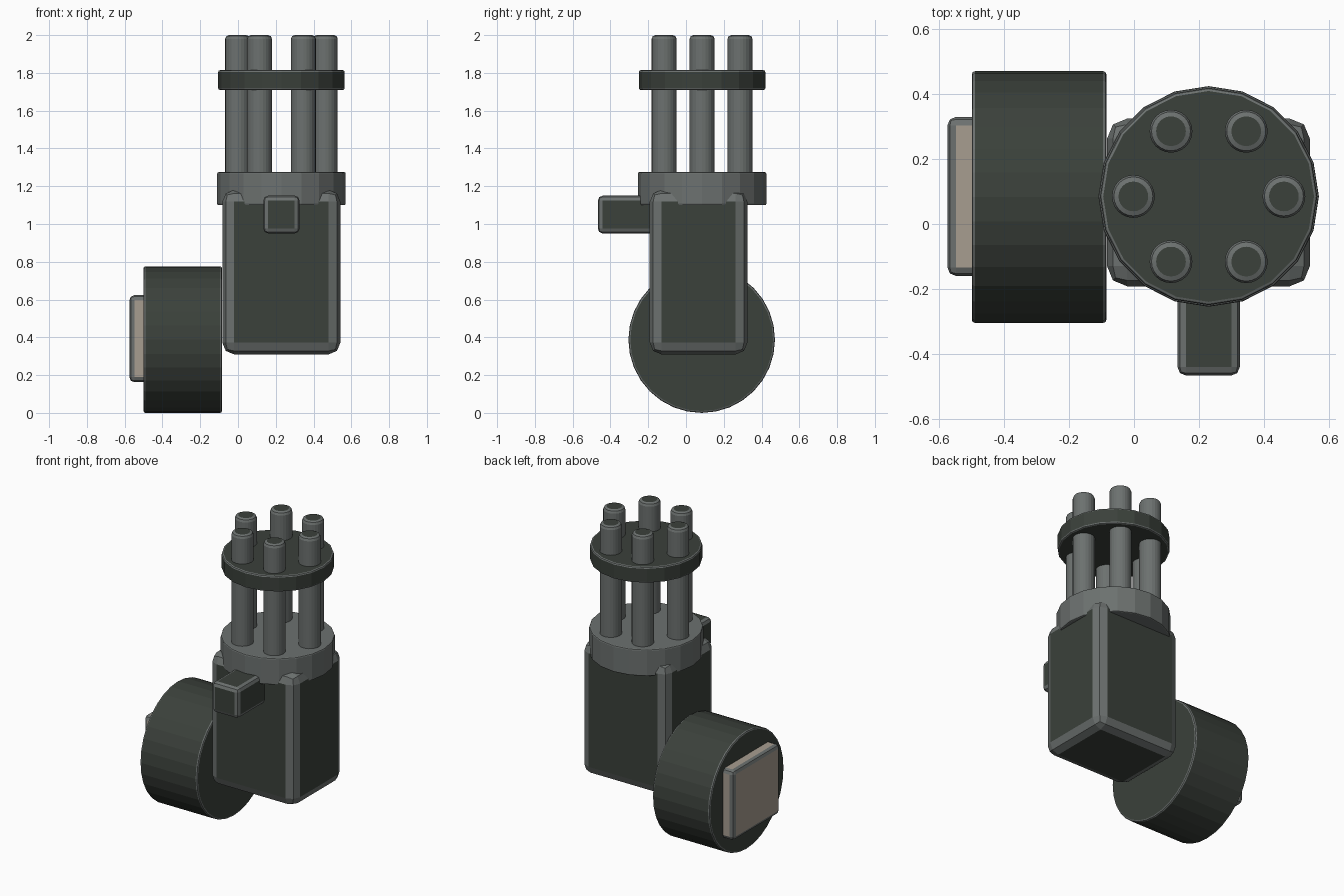
import bpy, bmesh, math
from mathutils import Matrix, Vector

if "Cube" in bpy.data.objects:
    bpy.data.objects.remove(bpy.data.objects["Cube"])


def material(name, rgb):
    m = bpy.data.materials.new(name)
    m.diffuse_color = (*rgb, 1)
    m.use_nodes = True
    m.node_tree.nodes["Principled BSDF"].inputs["Base Color"].default_value = m.diffuse_color
    return m


DARK = material("dark green metal", (0.043, 0.052, 0.043))
GRAY = material("worn gray metal", (0.150, 0.165, 0.160))
BEIGE = material("beige panel", (0.39, 0.34, 0.28))


def finish(bm, name, main, bevel):
    """Make the object; bevelled edges take the worn gray second slot."""
    me = bpy.data.meshes.new(name)
    bm.to_mesh(me)
    bm.free()
    me.materials.append(main)
    me.materials.append(GRAY)
    ob = bpy.data.objects.new(name, me)
    bpy.context.collection.objects.link(ob)
    mod = ob.modifiers.new("bevel", 'BEVEL')
    mod.width, mod.segments, mod.material = bevel, 2, 1
    mod.limit_method = 'ANGLE'
    mod.angle_limit = math.radians(40)
    return ob


def box(name, lo, hi, main, bevel):
    lo, hi = Vector(lo), Vector(hi)
    bm = bmesh.new()
    bmesh.ops.create_cube(bm, size=1, matrix=Matrix.Translation((lo + hi) / 2)
                          @ Matrix.Diagonal((*(hi - lo), 1)))
    return finish(bm, name, main, bevel)


def cylinder(name, centre, radius, length, sides, main, bevel, axis='Z', gray_sides=False):
    bm = bmesh.new()
    bmesh.ops.create_cone(bm, cap_ends=True, segments=sides, radius1=radius,
                          radius2=radius, depth=length)
    if gray_sides:
        for f in bm.faces:
            f.material_index = int(abs(f.normal.z) < 0.5)
    turn = Matrix.Rotation(math.pi / 2, 4, 'Y') if axis == 'X' else Matrix()
    bm.transform(Matrix.Translation(centre) @ turn)
    return finish(bm, name, main, bevel)


CX, CY = 0.23, 0.085

# main housing and front grip
box("housing", (-0.083, -0.192, 0.31), (0.542, 0.325, 1.18), DARK, 0.062)
box("front_block", (0.134, -0.467, 0.95), (0.326, 0.0, 1.15), DARK, 0.026)

# round drum on the side with its mounting panel
cylinder("side_drum", (-0.2925, 0.083, 0.388), 0.388, 0.415, 32, DARK, 0.01, 'X')
box("mount_panel", (-0.575, -0.16, 0.163), (-0.45, 0.33, 0.623), BEIGE, 0.026)

# barrel collar and clamp disc
cylinder("barrel_collar", (CX, CY, 1.187), 0.34, 0.175, 20, GRAY, 0.008)
cylinder("barrel_clamp", (CX, CY, 1.762), 0.335, 0.105, 20, DARK, 0.01)

# six barrels with dark muzzles
for i in range(6):
    a = i * math.pi / 3
    cylinder(f"barrel_{i + 1}", (CX + 0.232 * math.cos(a), CY + 0.232 * math.sin(a), 1.6),
             0.066, 0.8, 24, DARK, 0.02, gray_sides=True)
